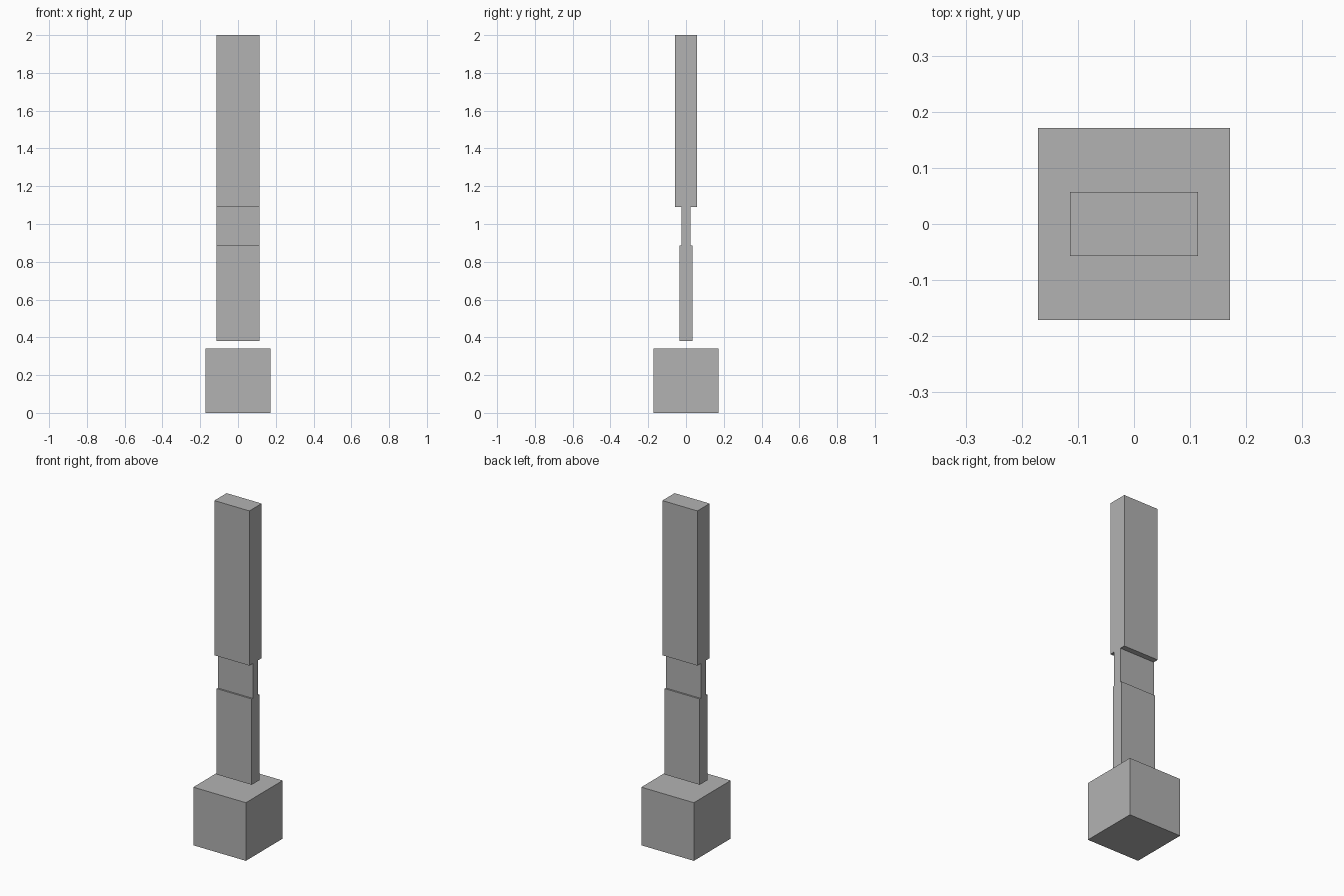
import bpy

default_cube = bpy.data.objects.get("Cube")
if default_cube:
    bpy.data.objects.remove(default_cube, do_unlink=True)

# Single grey for every part
grey = bpy.data.materials.new("plain_grey")
grey.use_nodes = True
colour = (0.448, 0.448, 0.448, 1)
grey.diffuse_color = colour
grey.node_tree.nodes["Principled BSDF"].inputs["Base Color"].default_value = colour


def box(name, width, depth, bottom, top):
    """Box centred on the vertical axis, spanning bottom to top."""
    bpy.ops.mesh.primitive_cube_add(size=1, location=(0, 0, (bottom + top) / 2))
    part = bpy.context.object
    part.name = name
    part.scale = (width, depth, top - bottom)
    bpy.ops.object.transform_apply(location=False, rotation=False, scale=True)
    part.data.materials.append(grey)
    return part


shaft_width = 0.228

# Cube base, separated from the shaft by a narrow gap
box("base_block", 0.342, 0.342, 0, 0.342)

# Stacked shaft: equal widths, different thicknesses
box("lower_shaft", shaft_width, 0.07, 0.38, 0.885)
box("middle_neck", shaft_width, 0.05, 0.885, 1.09)
box("upper_shaft", shaft_width, 0.114, 1.09, 2)
